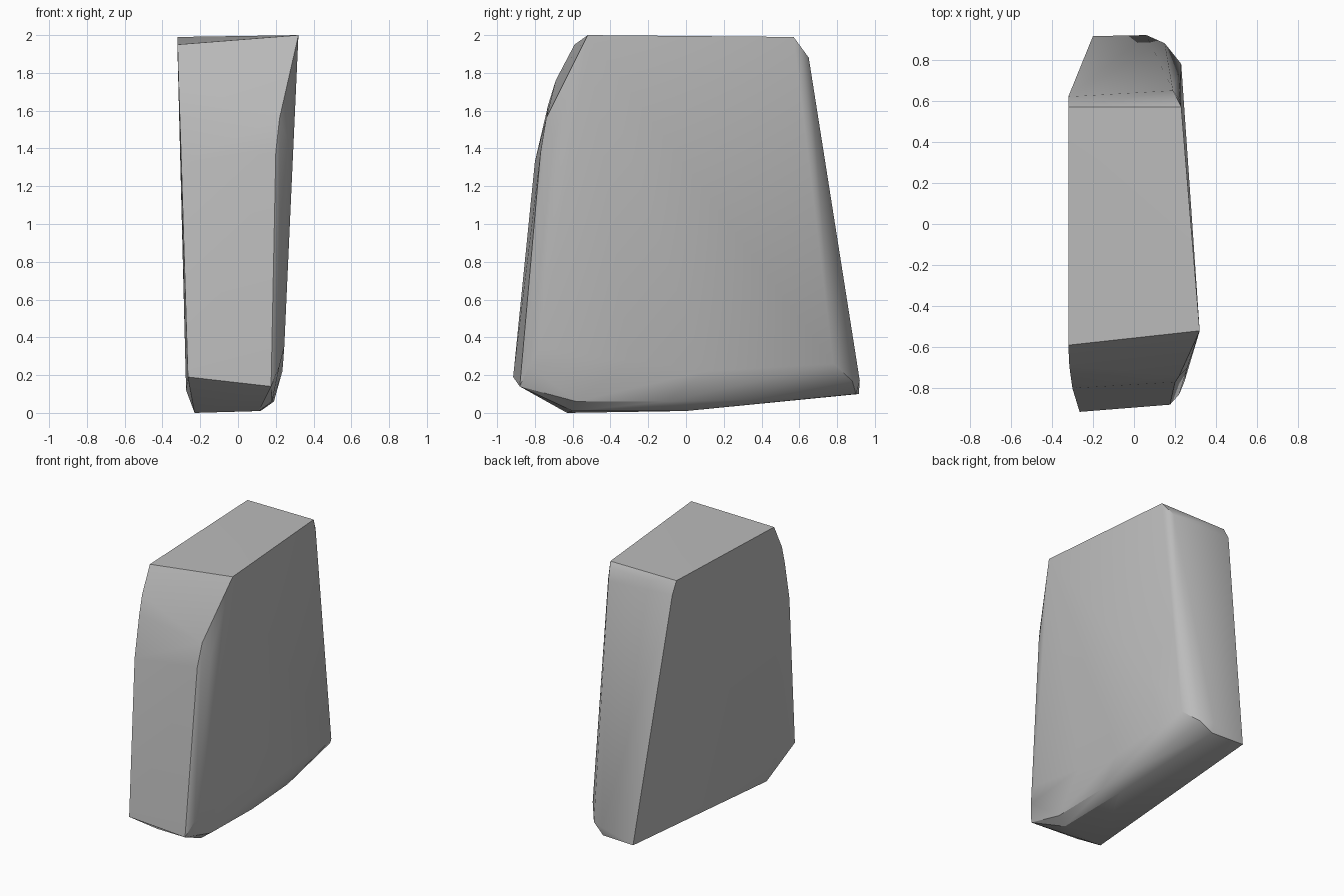
import bpy
import bmesh
import math

cube = bpy.data.objects.get("Cube")
if cube:
    bpy.data.objects.remove(cube, do_unlink=True)


def make_material(name, value):
    """Plain flat grey."""
    colour = (value, value, value, 1.0)
    mat = bpy.data.materials.new(name)
    mat.use_nodes = True
    mat.diffuse_color = colour
    mat.node_tree.nodes["Principled BSDF"].inputs["Base Color"].default_value = colour
    return mat


def hull_object(name, outlines, mat, angle):
    """Wrap a convex skin round the given outline points."""
    bm = bmesh.new()
    for outline in outlines:
        for point in outline:
            bm.verts.new(point)
    result = bmesh.ops.convex_hull(bm, input=bm.verts[:])
    loose = {v for v in result["geom_interior"] + result["geom_unused"]
             if isinstance(v, bmesh.types.BMVert)}
    bmesh.ops.delete(bm, geom=list(loose), context='VERTS')
    bmesh.ops.recalc_face_normals(bm, faces=bm.faces[:])
    mesh = bpy.data.meshes.new(name)
    bm.to_mesh(mesh)
    bm.free()
    mesh.materials.append(mat)
    obj = bpy.data.objects.new(name, mesh)
    bpy.context.collection.objects.link(obj)
    bpy.ops.object.select_all(action='DESELECT')
    obj.select_set(True)
    bpy.context.view_layer.objects.active = obj
    bpy.ops.object.shade_smooth_by_angle(angle=math.radians(angle))
    return obj


# Sloping top with its rounded rear lip
top_rim = [(-.32, -.59, 1.95), (.32, -.52, 2), (.23, .57, 1.99), (-.32, .57, 1.99)]
rear_lip = [(-.32, .62, 1.9), (.19, .65, 1.88), (.22, .61, 1.88)]

# Front face: curved right-hand profile and straight left-hand ridge
front_right_edge = [(-.315, -.69, 1.76), (-.31, -.73, 1.63), (-.3, -.8, 1.33),
                    (-.265, -.915, .19)]
front_left_edge = [(.22, -.74, 1.56), (.2, -.77, 1.38), (.175, -.88, .14)]
front_bevel = [(.26, -.7, 1.45), (.22, -.83, .25), (.245, -.77, .35)]

# Rear corner where the back meets the rounded side
rear_foot = [(-.2, .915, .1), (.06, .9, .1), (.06, .92, .17), (.15, .88, .17),
             (.23, .78, .26)]

# Underside and its rounded left-hand rim
underside = [(-.23, -.63, 0), (.11, -.6, .01), (.12, 0, .01), (-.275, -.68, .12)]
lower_rim = [(.18, -.58, .06), (.19, -.1, .06), (.17, .35, .07),
             (.24, -.3, .28), (.235, .1, .22)]

stone_grey = make_material("stone grey", .5)
hull_object("stone_block",
            [top_rim, rear_lip, front_right_edge, front_left_edge, front_bevel,
             rear_foot, underside, lower_rim],
            stone_grey, 30)
